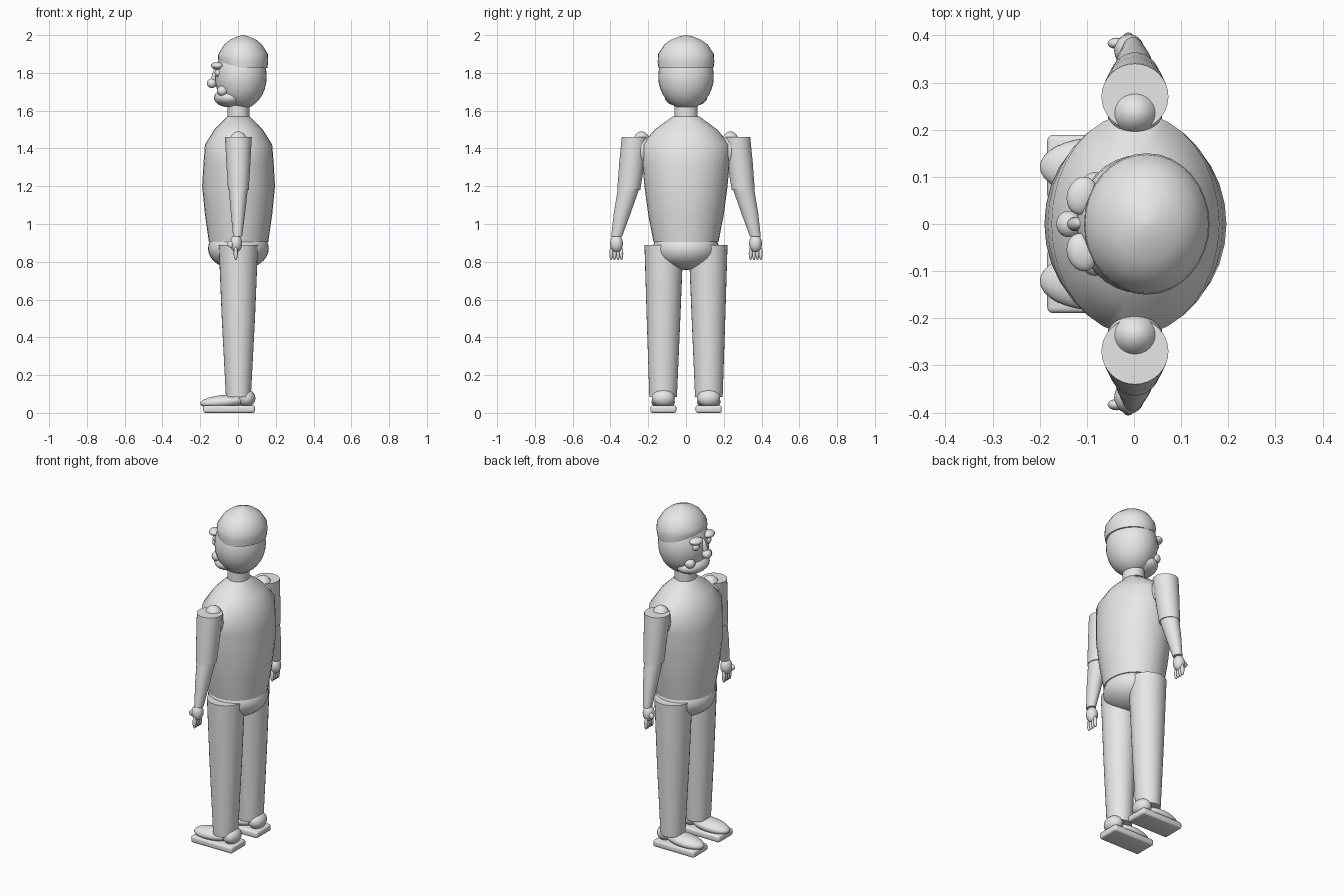
import bpy, bmesh, math
from mathutils import Vector, Euler

cube = bpy.data.objects.get("Cube")
if cube:
    bpy.data.objects.remove(cube, do_unlink=True)

grey = bpy.data.materials.new("light grey")
grey.use_nodes = True
grey.diffuse_color = (0.8, 0.8, 0.8, 1)
grey.node_tree.nodes["Principled BSDF"].inputs["Base Color"].default_value = (0.8, 0.8, 0.8, 1)


def finish(name, bm, angle=40):
    """Turn a bmesh into a smooth grey object."""
    bmesh.ops.recalc_face_normals(bm, faces=bm.faces)
    mesh = bpy.data.meshes.new(name)
    bm.to_mesh(mesh)
    bm.free()
    mesh.materials.append(grey)
    ob = bpy.data.objects.new(name, mesh)
    bpy.context.collection.objects.link(ob)
    bpy.ops.object.select_all(action='DESELECT')
    ob.select_set(True)
    bpy.context.view_layer.objects.active = ob
    bpy.ops.object.shade_smooth_by_angle(angle=math.radians(angle))
    return ob


def ellipsoid(name, centre, radii, tilt=(0, 0, 0), segs=32):
    bm = bmesh.new()
    bmesh.ops.create_uvsphere(bm, u_segments=segs, v_segments=segs // 2, radius=1)
    rot = Euler(tilt).to_matrix()
    for v in bm.verts:
        v.co = rot @ Vector(a * b for a, b in zip(v.co, radii)) + Vector(centre)
    return finish(name, bm)


def loft(name, sections, segs=32, angle=40):
    """Stack horizontal ellipses given as (x, y, z, x radius, y radius)."""
    bm = bmesh.new()
    rings = []
    for x, y, z, rx, ry in sections:
        turns = [2 * math.pi * i / segs for i in range(segs)]
        rings.append([bm.verts.new((x + rx * math.cos(t), y + ry * math.sin(t), z)) for t in turns])
    for low, high in zip(rings, rings[1:]):
        for i in range(segs):
            j = (i + 1) % segs
            bm.faces.new((low[i], low[j], high[j], high[i]))
    bm.faces.new(rings[0])
    bm.faces.new(rings[-1])
    return finish(name, bm, angle)


# Torso, pelvis and neck
loft("torso", [(0.003, 0, 0.905, 0.157, 0.172), (0.003, 0, 1.05, 0.178, 0.2),
               (0.003, 0, 1.2, 0.193, 0.22), (0.003, 0, 1.32, 0.186, 0.231),
               (0.003, 0, 1.42, 0.178, 0.235), (0.003, 0, 1.5, 0.128, 0.165),
               (0.003, 0, 1.57, 0.058, 0.07)])
ellipsoid("pelvis", (0.002, 0, 0.87), (0.161, 0.175, 0.113))
loft("neck", [(0.003, 0, 1.55, 0.058, 0.062), (0.003, 0, 1.65, 0.058, 0.062)])

# Head and face, looking towards -x
ellipsoid("head", (0.015, 0, 1.78), (0.137, 0.147, 0.172))
ellipsoid("chin", (-0.045, 0, 1.668), (0.082, 0.112, 0.05))
ellipsoid("nose_tip", (-0.138, 0, 1.745), (0.027, 0.028, 0.025))
ellipsoid("nose_bridge", (-0.122, 0, 1.785), (0.016, 0.015, 0.05), (0, 0.25, 0))

# Cap with a raised front edge
cap = loft("cap", [(0.027, 0, 1.825, 0.128, 0.146), (0.027, 0, 1.86, 0.133, 0.15),
                   (0.027, 0, 1.9, 0.131, 0.147), (0.027, 0, 1.95, 0.1, 0.115),
                   (0.027, 0, 1.975, 0.07, 0.08), (0.027, 0, 1.993, 0.03, 0.035),
                   (0.027, 0, 2.0, 0.004, 0.004)], angle=50)
for v in cap.data.vertices:
    if v.co.z < 1.87 and v.co.x < 0.027:
        v.co.z += 0.25 * (0.027 - v.co.x) * (1.9 - v.co.z) / 0.075

for side, s in (("left", -1), ("right", 1)):
    # Facial details
    ellipsoid(side + "_brow", (-0.11, s * 0.06, 1.838), (0.032, 0.041, 0.02), (0, 0, -s * 0.3))
    ellipsoid(side + "_eye", (-0.104, s * 0.055, 1.8), (0.02, 0.024, 0.02))
    ellipsoid(side + "_cheek", (-0.082, s * 0.08, 1.705), (0.03, 0.03, 0.028))

    # Leg
    loft(side + "_leg", [(0.002, s * 0.121, 0.085, 0.066, 0.073),
                         (0.002, s * 0.119, 0.5, 0.088, 0.089),
                         (0.002, s * 0.117, 0.89, 0.104, 0.103)])

    # Shoe: rounded sole, toe and heel
    bm = bmesh.new()
    bmesh.ops.create_cube(bm, size=1)
    for v in bm.verts:
        v.co = Vector((-0.047 + v.co.x * 0.274, s * 0.12 + v.co.y * 0.138, 0.02 + v.co.z * 0.04))
    bmesh.ops.bevel(bm, geom=bm.edges[:], offset=0.012, segments=3, affect='EDGES', profile=0.5)
    finish(side + "_sole", bm)
    ellipsoid(side + "_toe", (-0.08, s * 0.121, 0.058), (0.12, 0.062, 0.036), (0, -0.08, 0))
    ellipsoid(side + "_heel", (0.045, s * 0.12, 0.078), (0.047, 0.061, 0.047))

    # Arm
    ellipsoid(side + "_shoulder", (0.002, s * 0.235, 1.4), (0.058, 0.055, 0.09))
    loft(side + "_upper_arm", [(0.002, s * 0.303, 1.18, 0.055, 0.061),
                               (0.002, s * 0.285, 1.33, 0.064, 0.068),
                               (0.002, s * 0.27, 1.46, 0.071, 0.07)])
    loft(side + "_forearm", [(-0.002, s * 0.367, 0.935, 0.024, 0.029),
                             (0, s * 0.337, 1.06, 0.038, 0.045),
                             (0.002, s * 0.303, 1.19, 0.051, 0.057)])

    # Hand
    ellipsoid(side + "_palm", (-0.01, s * 0.368, 0.897), (0.032, 0.034, 0.046))
    for i in range(4):
        ellipsoid(side + "_finger_" + str(i + 1), (-0.012, s * (0.342 + 0.018 * i), 0.844),
                  (0.011, 0.01, 0.035), segs=16)
    ellipsoid(side + "_thumb", (-0.036, s * 0.383, 0.892), (0.02, 0.012, 0.018), segs=16)
